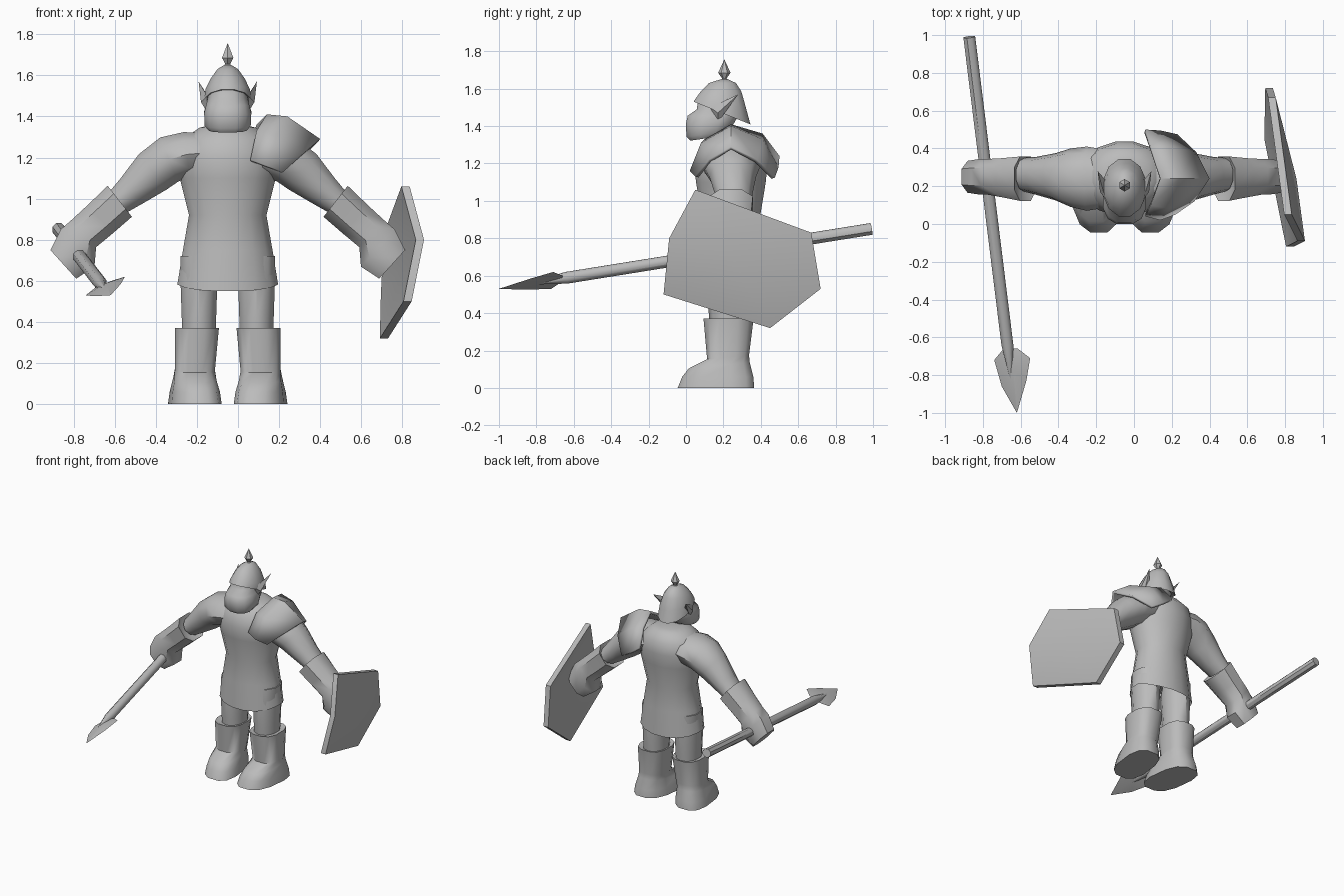
import bpy, bmesh, math
from mathutils import Vector

cube = bpy.data.objects.get("Cube")
if cube:
    bpy.data.objects.remove(cube, do_unlink=True)

MID = -0.05  # centre line of the body

grey = bpy.data.materials.new("plain_grey")
grey.use_nodes = True
grey.diffuse_color = (0.5, 0.5, 0.5, 1)
bsdf = grey.node_tree.nodes["Principled BSDF"]
bsdf.inputs["Base Color"].default_value = (0.5, 0.5, 0.5, 1)
bsdf.inputs["Roughness"].default_value = 0.8


def finish(name, bm, angle=45):
    bmesh.ops.recalc_face_normals(bm, faces=bm.faces)
    me = bpy.data.meshes.new(name)
    bm.to_mesh(me)
    bm.free()
    ob = bpy.data.objects.new(name, me)
    bpy.context.collection.objects.link(ob)
    me.materials.append(grey)
    bpy.ops.object.select_all(action='DESELECT')
    ob.select_set(True)
    bpy.context.view_layer.objects.active = ob
    bpy.ops.object.shade_smooth_by_angle(angle=math.radians(angle))
    return ob


def loft(name, rings, n=12, power=1.0, angle=45):
    """Skin rings given as (centre, u, v); power below 1 makes them squarer."""
    bm = bmesh.new()
    loops = []
    for c, u, v in rings:
        loop = []
        for i in range(n):
            a = 2 * math.pi * (i + 0.5) / n
            k, s = math.cos(a), math.sin(a)
            k = math.copysign(abs(k) ** power, k)
            s = math.copysign(abs(s) ** power, s)
            loop.append(bm.verts.new(Vector(c) + Vector(u) * k + Vector(v) * s))
        loops.append(loop)
    for a, b in zip(loops, loops[1:]):
        for i in range(n):
            j = (i + 1) % n
            bm.faces.new((a[i], a[j], b[j], b[i]))
    bm.faces.new(loops[0])
    bm.faces.new(loops[-1])
    return finish(name, bm, angle)


def level(z, y0, y1, rx, tilt=0.0, x=MID, skew=0.0):
    """Roughly horizontal ring spanning y0..y1."""
    r = (y1 - y0) / 2
    return (x, (y0 + y1) / 2, z), (rx, 0, 0), (skew, r, tilt * r)


def limb(side, pts):
    """Rings for an arm: (outward, y, z, slope angle, radius, y radius)."""
    out = []
    for dx, y, z, deg, r, ry in pts:
        a = math.radians(deg)
        out.append(((MID + side * dx, y, z),
                    (side * r * math.sin(a), 0, r * math.cos(a)), (0, ry, 0)))
    return out


# Tunic with a hollow hem that dips at front and back
tunic = loft("tunic", [
    level(0.70, 0.10, 0.38, 0.20), level(0.59, 0.06, 0.42, 0.25),
    level(0.75, 0.07, 0.41, 0.222), level(0.92, 0.08, 0.40, 0.192),
    level(1.10, 0.05, 0.43, 0.238), level(1.20, 0.04, 0.44, 0.25),
    level(1.29, 0.07, 0.43, 0.22), level(1.345, 0.12, 0.38, 0.14),
    level(1.36, 0.16, 0.34, 0.08)], n=16)
for v in tunic.data.vertices:
    if v.co.z < 0.6:
        v.co.z -= 0.04 * min(1, abs(v.co.y - 0.24) / 0.17)

for side, label in ((-1, "right"), (1, "left")):
    fx = MID + side * 0.14
    loft(label + "_leg", [
        level(0.30, 0.13, 0.34, 0.085, x=fx), level(0.42, 0.12, 0.35, 0.088, x=fx),
        level(0.62, 0.11, 0.36, 0.095, x=fx), level(0.72, 0.12, 0.36, 0.095, x=fx)], n=10)
    # Boot: wide sole, ridged instep, flared top
    bx = MID + side * 0.16
    loft(label + "_boot", [
        level(0.0, -0.05, 0.37, 0.125, x=bx, skew=side * 0.025),
        level(0.06, -0.025, 0.365, 0.118, x=bx, skew=side * 0.02),
        level(0.12, 0.01, 0.345, 0.105, 0.1, x=bx, skew=side * 0.01),
        level(0.165, 0.11, 0.34, 0.10, 0.1, x=bx),
        level(0.37, 0.09, 0.365, 0.11, x=MID + side * 0.15),
        level(0.36, 0.13, 0.33, 0.07, x=MID + side * 0.15)], n=12, power=0.75)
    # Sleeve and upper arm
    loft(label + "_sleeve", limb(side, [
        (0.08, 0.24, 1.225, 0, 0.10, 0.15), (0.20, 0.24, 1.215, 8, 0.115, 0.17),
        (0.285, 0.245, 1.19, 22, 0.122, 0.155), (0.365, 0.25, 1.13, 38, 0.115, 0.125),
        (0.47, 0.255, 1.035, 42, 0.085, 0.10), (0.53, 0.26, 0.985, 42, 0.07, 0.09)]), n=10)
    # Glove: open cuff, wrist, blocky fist
    loft(label + "_glove", limb(side, [
        (0.54, 0.245, 0.97, 38, 0.06, 0.08), (0.525, 0.24, 0.987, 38, 0.102, 0.125),
        (0.62, 0.245, 0.90, 42, 0.098, 0.11), (0.70, 0.25, 0.83, 42, 0.095, 0.10),
        (0.73, 0.25, 0.76, 42, 0.13, 0.10), (0.80, 0.25, 0.68, 42, 0.10, 0.09)]),
        n=8, power=0.8)
    # Pointed ear
    bm = bmesh.new()
    pts = [(0.10, 0.13, 1.50), (0.10, 0.17, 1.42), (0.09, 0.22, 1.49),
           (0.142, 0.28, 1.57), (0.13, 0.17, 1.47)]
    a, b, c, tip, e = [bm.verts.new((MID + side * x, y, z)) for x, y, z in pts]
    for f in ((a, b, e), (a, e, tip), (b, tip, e), (a, tip, c), (b, c, tip), (a, c, b)):
        bm.faces.new(f)
    finish(label + "_ear", bm, 30)

# Head with a heavy jutting jaw
loft("head", [
    level(1.335, 0.02, 0.20, 0.095, 0.15), level(1.36, 0.0, 0.24, 0.115, 0.15),
    level(1.42, -0.005, 0.27, 0.118, 0.1), level(1.455, 0.005, 0.29, 0.108),
    level(1.49, 0.055, 0.30, 0.10), level(1.54, 0.06, 0.30, 0.095)], n=12, power=0.8)
# Helmet: rim slopes down to a flared neck guard
loft("helmet", [
    level(1.485, 0.08, 0.31, 0.09, -0.35), level(1.47, 0.035, 0.35, 0.118, -0.4),
    level(1.525, 0.05, 0.325, 0.112, -0.2), level(1.585, 0.075, 0.30, 0.085),
    level(1.63, 0.12, 0.27, 0.052), level(1.65, 0.185, 0.225, 0.018)], n=12)
loft("helmet_spike", [
    level(1.635, 0.175, 0.235, 0.03), level(1.655, 0.193, 0.217, 0.014),
    level(1.685, 0.172, 0.238, 0.032), level(1.755, 0.204, 0.206, 0.001)], n=6, angle=25)

# Shoulder guard: three arched rows from neck to arm
rows = [
    [(0.06, 0.04, 1.19), (0.09, 0.10, 1.33), (0.14, 0.24, 1.41), (0.09, 0.41, 1.36), (0.06, 0.50, 1.24)],
    [(0.14, 0.02, 1.16), (0.19, 0.08, 1.31), (0.24, 0.24, 1.40), (0.19, 0.41, 1.33), (0.14, 0.495, 1.18)],
    [(0.22, 0.05, 1.13), (0.32, 0.12, 1.22), (0.40, 0.24, 1.29), (0.33, 0.38, 1.22), (0.23, 0.475, 1.125)]]
bm = bmesh.new()
grid = [[bm.verts.new(p) for p in row] for row in rows]
for r, q in zip(grid, grid[1:]):
    for i in range(4):
        bm.faces.new((r[i], r[i + 1], q[i + 1], q[i]))
guard = finish("shoulder_guard", bm)
mod = guard.modifiers.new("thickness", 'SOLIDIFY')
mod.thickness = 0.02
mod.offset = -1

# Shield: bowed hexagonal plate carried on the left arm
rim = [(0.835, 0.05, 1.06), (0.75, 0.67, 0.83), (0.735, 0.72, 0.53),
       (0.73, 0.45, 0.32), (0.845, -0.12, 0.50), (0.905, -0.09, 0.80)]
bm = bmesh.new()
sides = []
for shift in (0, -0.04):
    hub = bm.verts.new((0.86 + shift, 0.24, 0.70))
    ring = [bm.verts.new((x + shift, y, z)) for x, y, z in rim]
    for i in range(6):
        bm.faces.new((hub, ring[i], ring[(i + 1) % 6]))
    sides.append(ring)
for i in range(6):
    j = (i + 1) % 6
    bm.faces.new((sides[0][i], sides[0][j], sides[1][j], sides[1][i]))
finish("shield", bm, 40)

# Spear shaft
start, end = Vector((-0.872, 0.99, 0.85)), Vector((-0.648, -0.82, 0.56))
d = (end - start).normalized()
u = d.cross(Vector((0, 0, 1))).normalized()
w = u.cross(d)
loft("spear_shaft", [(start, u * 0.034, w * 0.034),
                     (start.lerp(end, 0.9), u * 0.034, w * 0.034),
                     (end, u * 0.008, w * 0.008)], n=8)

# Spear blade: flat leaf with a raised spine on both faces
edge = [(-0.62, -1.0, 0.53), (-0.57, -0.83, 0.585), (-0.55, -0.71, 0.62),
        (-0.615, -0.66, 0.60), (-0.69, -0.66, 0.57), (-0.74, -0.72, 0.53), (-0.70, -0.86, 0.525)]
bm = bmesh.new()
ring = [bm.verts.new(p) for p in edge]
for lift in (0.018, -0.012):
    hub = bm.verts.new((-0.64, -0.77, 0.572 + lift))
    for i in range(7):
        bm.faces.new((hub, ring[i], ring[(i + 1) % 7]))
finish("spear_blade", bm, 20)
